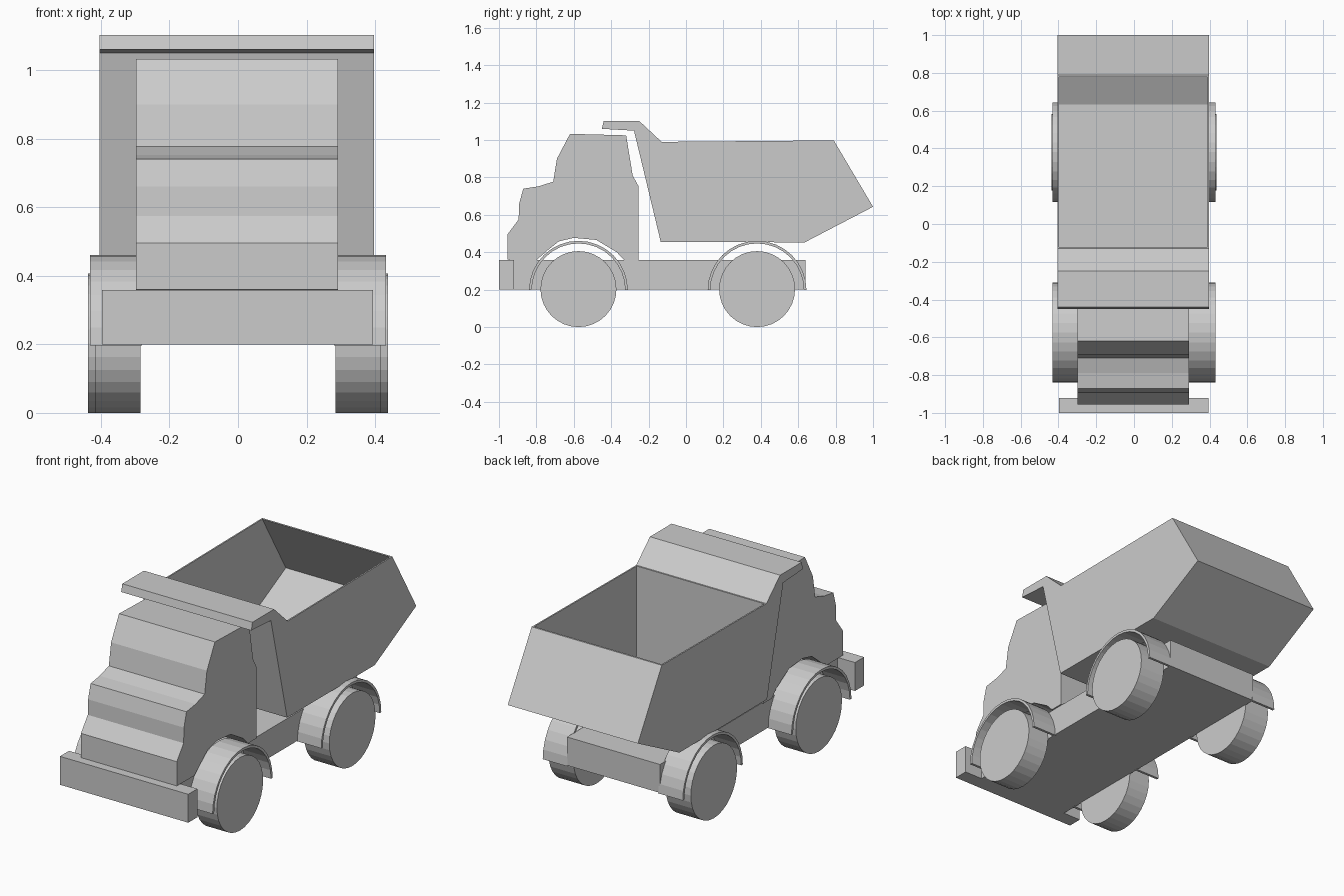
import bpy, bmesh, math
from mathutils import Matrix

cube = bpy.data.objects.get("Cube")
if cube:
    bpy.data.objects.remove(cube)

grey = bpy.data.materials.new("plain grey")
grey.use_nodes = True
COLOUR = (0.6, 0.6, 0.6, 1)
grey.diffuse_color = COLOUR
grey.node_tree.nodes["Principled BSDF"].inputs["Base Color"].default_value = COLOUR


def prism(name, profile, x0, x1):
    """Extrude a closed (y, z) profile from x0 to x1."""
    bm = bmesh.new()
    face = bm.faces.new([bm.verts.new((x0, y, z)) for y, z in profile])
    ext = bmesh.ops.extrude_face_region(bm, geom=[face])
    verts = [g for g in ext["geom"] if isinstance(g, bmesh.types.BMVert)]
    bmesh.ops.translate(bm, verts=verts, vec=(x1 - x0, 0, 0))
    bmesh.ops.recalc_face_normals(bm, faces=bm.faces)
    mesh = bpy.data.meshes.new(name)
    bm.to_mesh(mesh)
    bm.free()
    mesh.materials.append(grey)
    ob = bpy.data.objects.new(name, mesh)
    bpy.context.collection.objects.link(ob)
    return ob


def box(name, y0, y1, z0, z1, x0, x1):
    return prism(name, [(y0, z0), (y1, z0), (y1, z1), (y0, z1)], x0, x1)


def arc(cy, cz, r, start, end, steps):
    angles = [math.radians(start + (end - start) * i / steps) for i in range(steps + 1)]
    return [(cy + r * math.cos(a), cz + r * math.sin(a)) for a in angles]


# Chassis and bumper
box("chassis", -0.95, 0.64, 0.2, 0.358, -0.288, 0.284)
box("front_bumper", -1.0, -0.92, 0.2, 0.358, -0.396, 0.394)

# Cab with stepped nose and wheel cutout
cab = [(-0.955, 0.36), (-0.955, 0.495), (-0.895, 0.575), (-0.892, 0.66),
       (-0.87, 0.74), (-0.79, 0.752), (-0.71, 0.777), (-0.69, 0.9),
       (-0.62, 1.033), (-0.32, 1.025), (-0.285, 0.81), (-0.255, 0.755),
       (-0.255, 0.358), (-0.33, 0.358), (-0.37, 0.4), (-0.48, 0.466),
       (-0.6, 0.477), (-0.68, 0.458), (-0.74, 0.41), (-0.8, 0.358)]
prism("cab", cab, -0.298, 0.292)

# Dump bed with canopy, hollowed by a cutter
bed = prism("dump_bed", [(-0.45, 1.06), (-0.44, 1.102), (-0.25, 1.102), (-0.13, 0.99),
                         (0.79, 0.998), (1.0, 0.643), (0.635, 0.453),
                         (-0.135, 0.455), (-0.278, 1.05)], -0.404, 0.397)
cutter = prism("bed_cutter", [(-0.122, 0.465), (0.632, 0.465), (0.986, 0.648),
                              (0.719, 1.1), (-0.122, 1.1)], -0.396, 0.389)
cut = bed.modifiers.new("hollow", "BOOLEAN")
cut.operation = "DIFFERENCE"
cut.solver = "EXACT"
cut.object = cutter
bpy.context.view_layer.update()
hollow = bpy.data.meshes.new_from_object(bed.evaluated_get(bpy.context.evaluated_depsgraph_get()))
bed.modifiers.clear()
bed.data = hollow
bpy.data.objects.remove(cutter)

# Wheels and mudguards on both sides
for axle, cy, outer in (("front", -0.575, 0.415), ("rear", 0.38, 0.438)):
    wheel = arc(cy, 0.203, 0.203, 0, 360, 32)[:-1]
    guard = arc(cy, 0.197, 0.264, 0, 180, 16) + arc(cy, 0.197, 0.25, 180, 0, 16)
    for side, s in (("left", 1), ("right", -1)):
        prism(f"{axle}_{side}_wheel", wheel, s * 0.284, s * outer)
        prism(f"{axle}_{side}_mudguard", guard, s * 0.28, s * 0.431)
